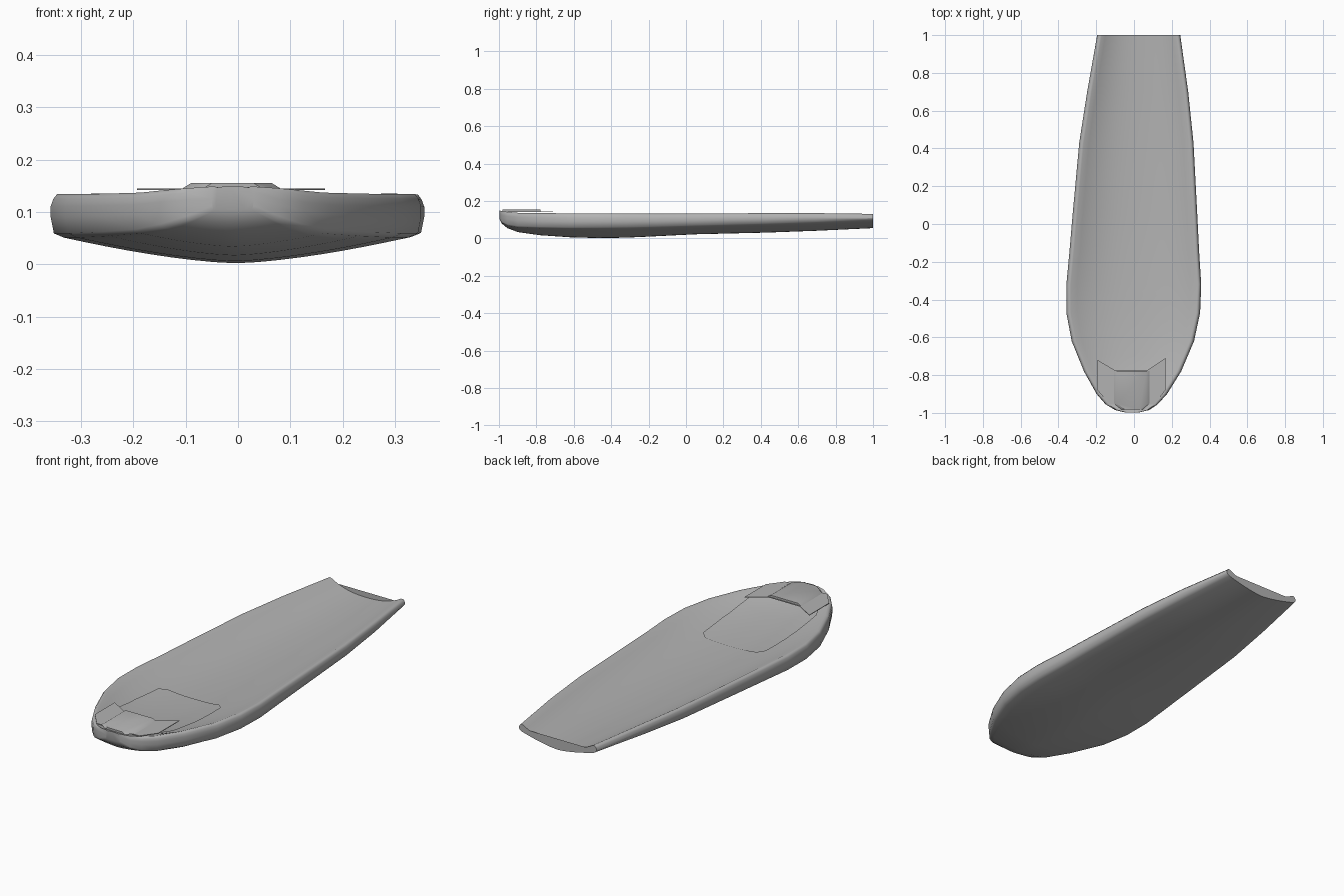
import bpy, bmesh, math

if "Cube" in bpy.data.objects:
    bpy.data.objects.remove(bpy.data.objects["Cube"])

# Hull stations: y, left x, right x, keel z, chine z, rim z, floor z
STATIONS = [
    (-0.997, -0.05, 0.03, 0.105, 0.11, 0.150, 0.149),
    (-0.985, -0.10, 0.08, 0.080, 0.09, 0.147, 0.146),
    (-0.955, -0.15, 0.125, 0.055, 0.075, 0.143, 0.138),
    (-0.90, -0.198, 0.175, 0.034, 0.065, 0.138, 0.118),
    (-0.78, -0.265, 0.25, 0.017, 0.06, 0.136, 0.095),
    (-0.62, -0.33, 0.318, 0.006, 0.057, 0.135, 0.080),
    (-0.47, -0.358, 0.350, 0.002, 0.057, 0.135, 0.072),
    (-0.32, -0.358, 0.356, 0.004, 0.058, 0.134, 0.068),
    (-0.15, -0.342, 0.345, 0.012, 0.062, 0.133, 0.065),
    (0.05, -0.325, 0.335, 0.022, 0.068, 0.134, 0.064),
    (0.43, -0.290, 0.315, 0.031, 0.078, 0.136, 0.068),
    (0.70, -0.248, 0.287, 0.041, 0.087, 0.136, 0.074),
    (1.00, -0.195, 0.245, 0.055, 0.100, 0.132, 0.083),
]

# Dark grey finish for every part
grey = bpy.data.materials.new("dark_grey")
grey.diffuse_color = (0.45, 0.45, 0.45, 1)
grey.use_nodes = True
grey.node_tree.nodes["Principled BSDF"].inputs["Base Color"].default_value = grey.diffuse_color


def station(y):
    for a, b in zip(STATIONS, STATIONS[1:]):
        if y <= b[0]:
            f = (y - a[0]) / (b[0] - a[0])
            return [p + (q - p) * f for p, q in zip(a, b)]
    return list(STATIONS[-1])


def rim_inner(h):
    return h - min(0.024, h * 0.25)


def dish_z(t, floor, rim):
    return floor + (rim - 0.003 - floor) * abs(t) ** 2.5


def section(s):
    """Closed cross-section: dish left to right, rim, hull back to the left."""
    y, l, r, keel, chine, rim, floor = s
    c, h = (l + r) / 2, (r - l) / 2
    inner, k = rim_inner(h), h / 0.35
    side = [((inner + h) / 2, rim - 0.001), (h - 0.005 * k, rim - 0.010),
            (h, rim - 0.024), (h, (rim + chine) / 2 - 0.006), (h - 0.006 * k, chine + 0.002)]
    pts = [(inner * i / 10, dish_z(i / 10, floor, rim)) for i in range(-10, 11)]
    pts += side
    w = h - 0.025 * k
    pts += [(w * i / 8, keel + (chine - 0.006 - keel) * abs(i / 8) ** 1.5)
            for i in range(8, -9, -1)]
    pts += [(-x, z) for x, z in reversed(side)]
    return [(c + x, y, z) for x, z in pts]


def finish(name, bm, angle=40):
    bmesh.ops.recalc_face_normals(bm, faces=bm.faces)
    me = bpy.data.meshes.new(name)
    bm.to_mesh(me)
    bm.free()
    me.materials.append(grey)
    ob = bpy.data.objects.new(name, me)
    bpy.context.collection.objects.link(ob)
    bpy.ops.object.select_all(action='DESELECT')
    ob.select_set(True)
    bpy.context.view_layer.objects.active = ob
    bpy.ops.object.shade_smooth_by_angle(angle=math.radians(angle))
    return ob


# Dished hull
bm = bmesh.new()
rings = [[bm.verts.new(p) for p in section(s)] for s in STATIONS]
for a, b in zip(rings, rings[1:]):
    n = len(a)
    for i in range(n):
        bm.faces.new((a[i], a[(i + 1) % n], b[(i + 1) % n], b[i]))
bm.faces.new(rings[0])
bm.faces.new(rings[-1])
finish("hull", bm, 70)

# Thin pad following the dish, with clipped rear corners
bm = bmesh.new()
rows = []
for y, w in [(-0.85, 0.15), (-0.78, 0.185), (-0.70, 0.187), (-0.62, 0.187), (-0.54, 0.187),
             (-0.47, 0.184), (-0.38, 0.178), (-0.352, 0.145)]:
    _, l, r, keel, chine, rim, floor = station(y)
    c, inner = (l + r) / 2, rim_inner((r - l) / 2)
    xs = [-0.007 + w * i / 8 for i in range(-8, 9)]
    rows.append([bm.verts.new((x, y, dish_z((x - c) / inner, floor, rim) + 0.005))
                 for x in xs])
for a, b in zip(rows, rows[1:]):
    for i in range(16):
        bm.faces.new((a[i], a[i + 1], b[i + 1], b[i]))
finish("pad", bm)


def slab(name, outline, z0, z1, flare=0.0):
    """Flat plate from an outline; flare widens the lower edge sideways."""
    bm = bmesh.new()
    lo = [bm.verts.new((x + math.copysign(flare, x), y, z0)) for x, y in outline]
    hi = [bm.verts.new((x, y, z1)) for x, y in outline]
    n = len(outline)
    for i in range(n):
        bm.faces.new((lo[i], lo[(i + 1) % n], hi[(i + 1) % n], hi[i]))
    bm.faces.new(lo)
    bm.faces.new(hi)
    return finish(name, bm, 45)


# Front cover plate bridging the dish, and the raised nose tab on it
slab("cover_plate", [(-0.193, -0.72), (-0.10, -0.775), (0.07, -0.775), (0.166, -0.71),
                     (0.166, -0.88), (0.11, -0.955), (-0.13, -0.955), (-0.193, -0.88)],
     0.142, 0.145)
slab("nose_tab", [(-0.09, -0.778), (0.065, -0.778), (0.065, -0.95), (0.03, -0.982),
                  (-0.05, -0.982), (-0.09, -0.95)], 0.145, 0.155, 0.016)
